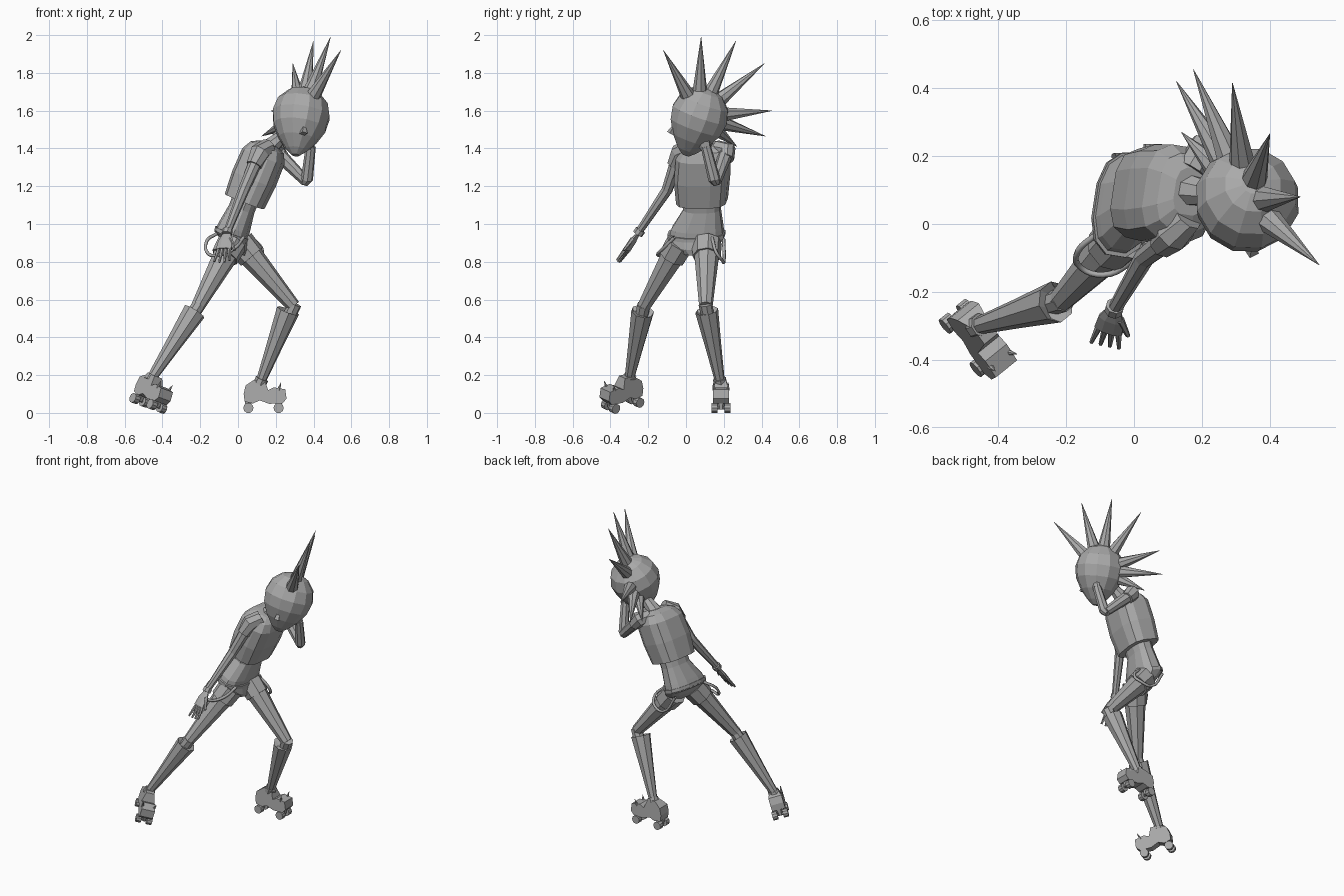
import bpy, bmesh, math
from mathutils import Vector as V, Matrix

if bpy.data.objects.get("Cube"):
    bpy.data.objects.remove(bpy.data.objects["Cube"])

grey = bpy.data.materials.new("plain grey")
grey.use_nodes = True
grey.diffuse_color = (0.4, 0.4, 0.4, 1)
grey.node_tree.nodes["Principled BSDF"].inputs["Base Color"].default_value = (0.4, 0.4, 0.4, 1)


def finish(name, bm):
    bmesh.ops.recalc_face_normals(bm, faces=bm.faces)
    mesh = bpy.data.meshes.new(name)
    bm.to_mesh(mesh)
    bm.free()
    mesh.materials.append(grey)
    obj = bpy.data.objects.new(name, mesh)
    bpy.context.collection.objects.link(obj)
    return obj


def loft(name, rings, sides=8, power=1.0, cap_end=True):
    """Skin rings of (centre, axis_a, axis_b); power below 1 squares the section."""
    bm = bmesh.new()
    loops = []
    for c, a, b in rings:
        loop = []
        for i in range(sides):
            t = math.tau * (i + 0.5) / sides
            ct, st = math.cos(t), math.sin(t)
            p = c + a * math.copysign(abs(ct) ** power, ct) + b * math.copysign(abs(st) ** power, st)
            loop.append(bm.verts.new(p))
        loops.append(loop)
    for lo, hi in zip(loops, loops[1:]):
        for i in range(sides):
            j = (i + 1) % sides
            bm.faces.new((lo[i], lo[j], hi[j], hi[i]))
    bm.faces.new(loops[0])
    if cap_end:
        bm.faces.new(loops[-1])
    return finish(name, bm)


def limb(name, points, radii, sides=8, flat=1.0, hint=(0.3, 1, 0.1), cap_end=True):
    """Tapered tube through points; flat squeezes it across the hint axis."""
    pts = [V(p) for p in points]
    rings = []
    for i, (p, r) in enumerate(zip(pts, radii)):
        d = (pts[min(i + 1, len(pts) - 1)] - pts[max(i - 1, 0)]).normalized()
        a = V(hint)
        a = (a - d * a.dot(d)).normalized()
        rings.append((p, a * r, d.cross(a) * r * flat))
    return loft(name, rings, sides, cap_end=cap_end)


# Head: egg narrowing to the chin, tilted
head_c = V((0.333, 0.07, 1.57))
up = V((0.13, 0.33, 0.93)).normalized()
face = V((0.5, -0.83, 0.22))
face = (face - up * face.dot(up)).normalized()
side = up.cross(face)
profile = [(0.155, 0.035), (0.135, 0.085), (0.08, 0.137), (0.01, 0.156),
           (-0.06, 0.143), (-0.13, 0.105), (-0.19, 0.055), (-0.22, 0.02)]
loft("head", [(head_c + up * h, face * r, side * r) for h, r in profile], 12)
nose = V((0.345, -0.065, 1.5))
limb("nose", [nose + up * 0.035, nose - up * 0.025 + face * 0.01], [0.006, 0.022], 4, hint=side)

# Crest of spikes fanned over the head
tips = [(0.545, -0.12, 1.92), (0.49, 0.08, 1.99), (0.40, 0.265, 1.97), (0.29, 0.415, 1.85),
        (0.175, 0.455, 1.60), (0.125, 0.42, 1.465), (0.14, 0.27, 1.41)]
for i, tip in enumerate(tips):
    d = (V(tip) - head_c).normalized()
    limb(f"hair_spike_{i + 1}", [head_c + d * 0.12, tip], [0.042, 0.001], 8)

# Neck and body
limb("neck", [(0.16, 0.1, 1.40), (0.23, 0.09, 1.46), (0.29, 0.075, 1.5)], [0.05, 0.035, 0.035])
fwd = V((0.91, -0.15, -0.37)).normalized()
wide = V((0.15, 0.98, 0.0)).normalized()


def body(name, rows, power):
    loft(name, [(V(c), fwd * d, wide * w) for c, d, w in rows], 12, power)


body("shirt", [((0.035, 0.085, 1.12), 0.108, 0.135), ((0.085, 0.085, 1.24), 0.118, 0.147),
               ((0.135, 0.09, 1.36), 0.115, 0.142), ((0.155, 0.092, 1.405), 0.09, 0.115),
               ((0.165, 0.095, 1.425), 0.05, 0.07)], 0.65)
body("waist", [((-0.04, 0.055, 0.93), 0.088, 0.15), ((-0.02, 0.06, 0.98), 0.083, 0.14),
               ((0.02, 0.085, 1.08), 0.068, 0.1), ((0.05, 0.085, 1.16), 0.07, 0.1)], 0.8)
body("pelvis", [((-0.005, 0.045, 0.85), 0.045, 0.06), ((-0.02, 0.05, 0.89), 0.075, 0.13),
                ((-0.035, 0.055, 0.935), 0.092, 0.155), ((-0.03, 0.055, 0.955), 0.092, 0.155)], 0.8)

# Legs: thigh with short trouser leg, shin, open boot and ankle cuff
legs = {
    "right": ((-0.03, -0.03, 0.90), (-0.215, -0.225, 0.56), (-0.46, -0.30, 0.18), 0.03),
    "left": ((0.01, 0.11, 0.90), (0.295, 0.105, 0.565), (0.12, 0.18, 0.165), 0.10),
}
for tag, (hip, knee, ankle, lean) in legs.items():
    hip, knee, ankle = V(hip), V(knee), V(ankle)
    limb(f"{tag}_thigh", [hip, hip.lerp(knee, 0.3), knee], [0.075, 0.062, 0.036])
    limb(f"{tag}_shorts", [hip, hip.lerp(knee, 0.22)], [0.08, 0.075])
    limb(f"{tag}_shin", [knee + (knee - ankle) * 0.03, ankle], [0.037, 0.024])
    top = ankle.lerp(knee, 0.94) + V((-0.02 if tag == "left" else 0.0, 0, 0))
    limb(f"{tag}_boot", [ankle, ankle.lerp(top, 0.5), top, ankle.lerp(top, 0.93)],
         [0.026, 0.043, 0.062, 0.045])
    limb(f"{tag}_ankle_cuff", [ankle.lerp(knee, -0.03), ankle.lerp(knee, 0.04)], [0.035, 0.035])

# Roller skates: extruded shoe outline with four wheels and a toe stud
outline = [(-0.08, 0.06), (-0.035, 0.05), (0.0, 0.066), (0.05, 0.048), (0.12, 0.05), (0.142, 0.075),
           (0.135, 0.125), (0.075, 0.135), (0.045, 0.12), (0.025, 0.175), (-0.03, 0.175),
           (-0.075, 0.145), (-0.085, 0.1)]


def skate(tag, origin, toe, rise):
    o, t = V(origin), V(toe).normalized()
    u = V(rise)
    u = (u - t * u.dot(t)).normalized()
    s = u.cross(t)
    at = lambda a, b, c: o + t * a + s * b + u * c
    bm = bmesh.new()
    rows = [[bm.verts.new(at(a, w * (0.62 if c > 0.15 else 1), c)) for a, c in outline]
            for w in (-0.042, 0.042)]
    bm.faces.new(rows[0])
    bm.faces.new(rows[1])
    for i in range(len(outline)):
        j = (i + 1) % len(outline)
        bm.faces.new((rows[0][i], rows[0][j], rows[1][j], rows[1][i]))
    finish(f"{tag}_skate_shoe", bm)
    for place, a in (("rear", -0.06), ("front", 0.1)):
        limb(f"{tag}_{place}_axle", [at(a, -0.04, 0.026), at(a, 0.04, 0.026)], [0.008] * 2, 6, hint=u)
        limb(f"{tag}_{place}_truck", [at(a, 0, 0.02), at(a, 0, 0.06)], [0.014, 0.022], 6, hint=t)
        for n, b in (("inner", -0.034), ("outer", 0.034)):
            limb(f"{tag}_{place}_{n}_wheel", [at(a, b - 0.016, 0.026), at(a, b + 0.016, 0.026)],
                 [0.027] * 2, 10, hint=u)
    for k, b in enumerate((-0.035, 0.035)):
        limb(f"{tag}_toe_stud_{k + 1}", [at(0.1, b, 0.12), at(0.112, b * 1.2, 0.16)], [0.01, 0.001], 6)


skate("right", (-0.495, -0.32, 0.03), (0.57, -0.8, -0.2), (0.27, 0.1, 0.95))
skate("left", (0.115, 0.185, 0.0), (1, 0.0, 0), (0, 0, 1))

# Right arm reaching down with an open hand
limb("right_sleeve", [(0.16, 0.02, 1.41), (0.115, -0.03, 1.375), (0.085, -0.06, 1.31)], [0.045, 0.055, 0.042])
limb("right_arm", [(0.12, -0.03, 1.39), (0.03, -0.1, 1.18), (-0.06, -0.255, 0.95)], [0.038, 0.03, 0.02])
across = V((1, -0.3, 0.1)).normalized()
wrist, knuckle = V((-0.058, -0.25, 0.955)), V((-0.075, -0.312, 0.865))
limb("right_cuff", [wrist + (wrist - knuckle) * 0.15, wrist.lerp(knuckle, 0.1)], [0.028, 0.028])
limb("right_palm", [wrist, wrist.lerp(knuckle, 0.5), knuckle], [0.02, 0.042, 0.046], 8, 0.35, across)
for i in range(4):
    k = i - 1.5
    root = knuckle + across * k * 0.02
    limb(f"right_finger_{i + 1}", [root, root + V((-0.01 + k * 0.008, -0.045, -0.07 + abs(k) * 0.006))],
         [0.011, 0.006], 6)
limb("right_thumb", [wrist.lerp(knuckle, 0.4) + across * 0.025, knuckle + across * 0.06 + V((0, 0, -0.01))],
     [0.013, 0.007], 6)

# Left arm bent up with the hand at the head
limb("left_sleeve", [(0.17, 0.16, 1.40), (0.205, 0.22, 1.385), (0.235, 0.215, 1.345)], [0.045, 0.05, 0.04])
limb("left_upper_arm", [(0.2, 0.215, 1.385), (0.36, 0.16, 1.225)], [0.04, 0.028])
limb("left_forearm", [(0.352, 0.162, 1.215), (0.365, 0.15, 1.235), (0.385, 0.105, 1.41)], [0.022, 0.032, 0.027])
limb("left_palm", [(0.385, 0.105, 1.40), (0.385, 0.09, 1.44), (0.375, 0.075, 1.47)], [0.027, 0.04, 0.03], 8, 0.6)
for i in range(4):
    root = V((0.385 + 0.006 * i, 0.12 - 0.02 * i, 1.44))
    limb(f"left_finger_{i + 1}", [root, root + V((0.01, -0.01, 0.03)), root + V((-0.02, -0.02, 0.055))],
         [0.011, 0.011, 0.007], 6)


# Hanging strap loops at each hip
def strap(name, points):
    curve = bpy.data.curves.new(name, "CURVE")
    curve.dimensions = "3D"
    curve.bevel_depth = 0.009
    curve.bevel_resolution = 1
    curve.resolution_u = 4
    spline = curve.splines.new("BEZIER")
    spline.bezier_points.add(len(points) - 1)
    for bp, p in zip(spline.bezier_points, points):
        bp.co = p
        bp.handle_left_type = bp.handle_right_type = "AUTO"
    curve.materials.append(grey)
    bpy.context.collection.objects.link(bpy.data.objects.new(name, curve))


strap("right_strap", [(-0.11, -0.03, 0.95), (-0.165, -0.08, 0.91), (-0.155, -0.13, 0.84),
                      (-0.09, -0.15, 0.84), (-0.02, -0.12, 0.87), (0.03, -0.06, 0.93)])
strap("left_strap", [(-0.06, 0.2, 0.92), (0.03, 0.2, 0.8), (0.1, 0.19, 0.81),
                     (0.13, 0.16, 0.85), (0.08, 0.14, 0.92), (0.03, 0.13, 0.94)])
